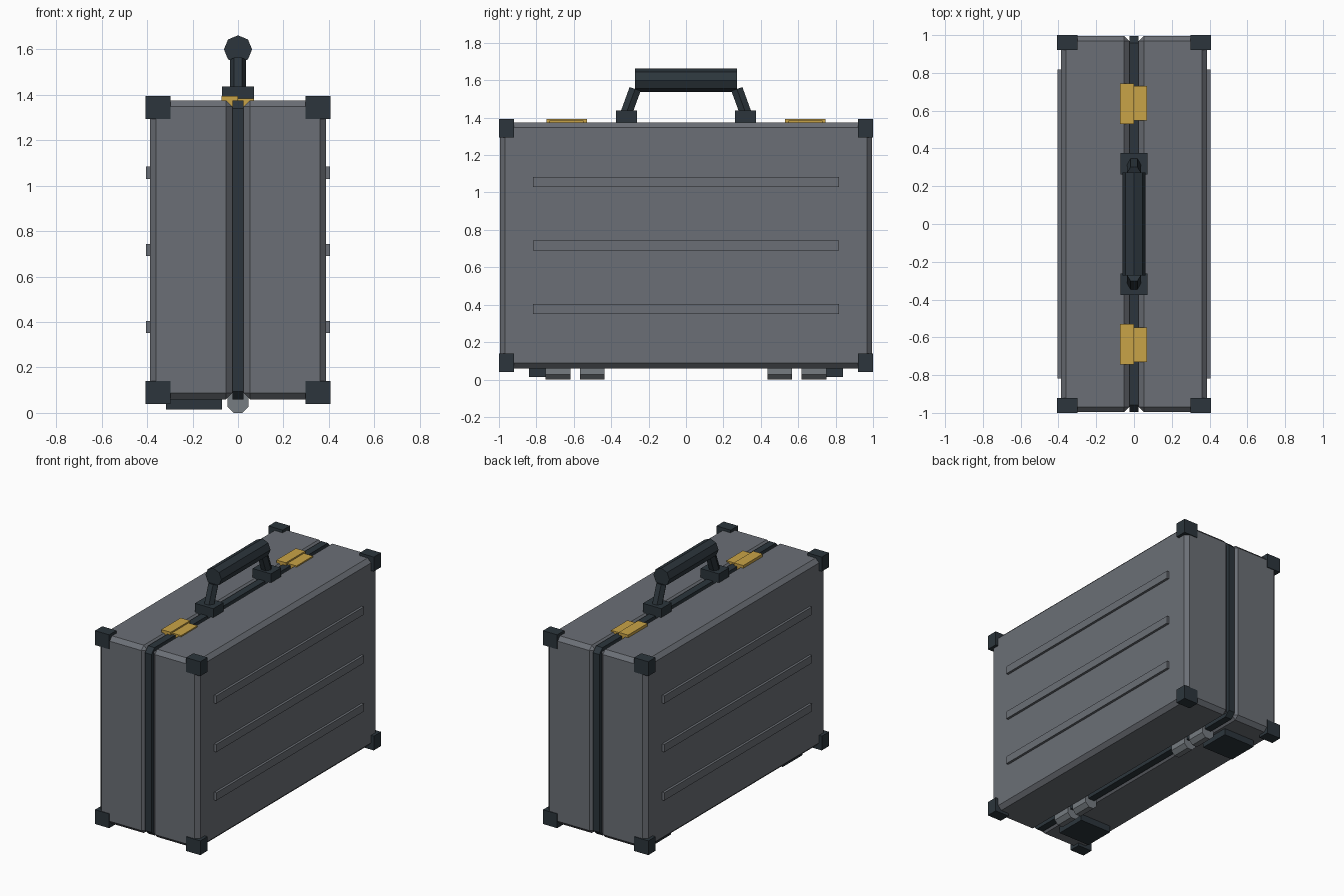
import bpy, bmesh, math
from mathutils import Vector

if "Cube" in bpy.data.objects:
    bpy.data.objects.remove(bpy.data.objects["Cube"])


def material(name, rgb):
    m = bpy.data.materials.new(name)
    m.diffuse_color = (*rgb, 1)
    m.use_nodes = True
    m.node_tree.nodes["Principled BSDF"].inputs["Base Color"].default_value = m.diffuse_color
    return m


GREY = material("shell_grey", (0.147, 0.159, 0.181))
DARK = material("dark_trim", (0.025, 0.036, 0.045))
GOLD = material("brass", (0.584, 0.366, 0.063))
STEEL = material("hinge_steel", (0.18, 0.20, 0.22))


def finish(name, bm, mat):
    bmesh.ops.recalc_face_normals(bm, faces=bm.faces)
    mesh = bpy.data.meshes.new(name)
    bm.to_mesh(mesh)
    bm.free()
    mesh.materials.append(mat)
    ob = bpy.data.objects.new(name, mesh)
    bpy.context.collection.objects.link(ob)
    return ob


def box(name, lo, hi, mat, bevel=0.0, axis=None):
    """Box between two corners; chamfers all edges, or only those along one axis."""
    bm = bmesh.new()
    bmesh.ops.create_cube(bm, size=1)
    for v in bm.verts:
        v.co = Vector([(a + b) / 2 + c * abs(b - a) for a, b, c in zip(lo, hi, v.co)])
    if bevel:
        edges = [e for e in bm.edges if axis is None
                 or abs((e.verts[0].co - e.verts[1].co).normalized()[axis]) > 0.9]
        bmesh.ops.bevel(bm, geom=edges, offset=bevel, segments=1, affect='EDGES')
    return finish(name, bm, mat)


def rod(name, a, b, radius, sides, mat, turn=0.0):
    """Prism from a to b; with turn 0 a corner points along +x or up."""
    a, b = Vector(a), Vector(b)
    w = (b - a).normalized()
    u = (Vector((1, 0, 0)) - w * w.x).normalized()
    v = w.cross(u)
    bm = bmesh.new()
    rings = []
    for p in (a, b):
        angles = [turn + 2 * math.pi * i / sides for i in range(sides)]
        rings.append([bm.verts.new(p + radius * (u * math.cos(t) + v * math.sin(t)))
                      for t in angles])
    for i in range(sides):
        j = (i + 1) % sides
        bm.faces.new((rings[0][i], rings[0][j], rings[1][j], rings[1][i]))
    bm.faces.new(rings[0])
    bm.faces.new(rings[1])
    return finish(name, bm, mat)


# Two case halves, side ribs and corner caps
for s, side in ((-1, "left"), (1, "right")):
    box(f"{side}_shell", (s * 0.025, -0.995, 0.06), (s * 0.387, 0.995, 1.375), GREY, 0.027)
    for i, z in enumerate((0.378, 0.717, 1.057)):
        box(f"{side}_rib_{i + 1}", (s * 0.37, -0.817, z - 0.027),
            (s * 0.404, 0.817, z + 0.027), GREY)
    for t, end in ((-1, "front"), (1, "back")):
        for z0, z1, level in ((0.04, 0.14, "lower"), (1.293, 1.394, "upper")):
            box(f"{side}_{end}_{level}_corner", (s * 0.298, t * 0.92, z0),
                (s * 0.408, t * 1.0, z1), DARK)

# Seam strip between the halves
box("seam_strip", (-0.025, -0.994, 0.06), (0.025, 0.994, 1.375), DARK, 0.035, axis=0)

# Handle grip
rod("handle_grip", (0, -0.272, 1.60), (0, 0.272, 1.60), 0.062, 8, DARK)

for t, end in ((-1, "front"), (1, "back")):
    # Handle mounts and slanted arms
    box(f"{end}_handle_mount", (-0.071, t * 0.263, 1.36), (0.071, t * 0.375, 1.437), DARK)
    rod(f"{end}_handle_arm", (0, t * 0.328, 1.40), (0, t * 0.272, 1.553), 0.036, 6, DARK)
    # Latch plates
    box(f"{end}_latch_base", (-0.073, t * 0.53, 1.345), (0, t * 0.745, 1.394), GOLD)
    box(f"{end}_latch_catch", (0, t * 0.547, 1.345), (0.07, t * 0.73, 1.384), GOLD)
    # Hinge knuckles under the seam
    for i, (y0, y1) in enumerate(((0.435, 0.568), (0.617, 0.75))):
        rod(f"{end}_hinge_knuckle_{i + 1}", (0, t * y0, 0.047), (0, t * y1, 0.047),
            0.047 / math.cos(math.pi / 8), 8, STEEL, math.pi / 8)
    # Feet on the left half
    box(f"{end}_foot", (-0.316, t * 0.62, 0.014), (-0.07, t * 0.84, 0.08), DARK)
